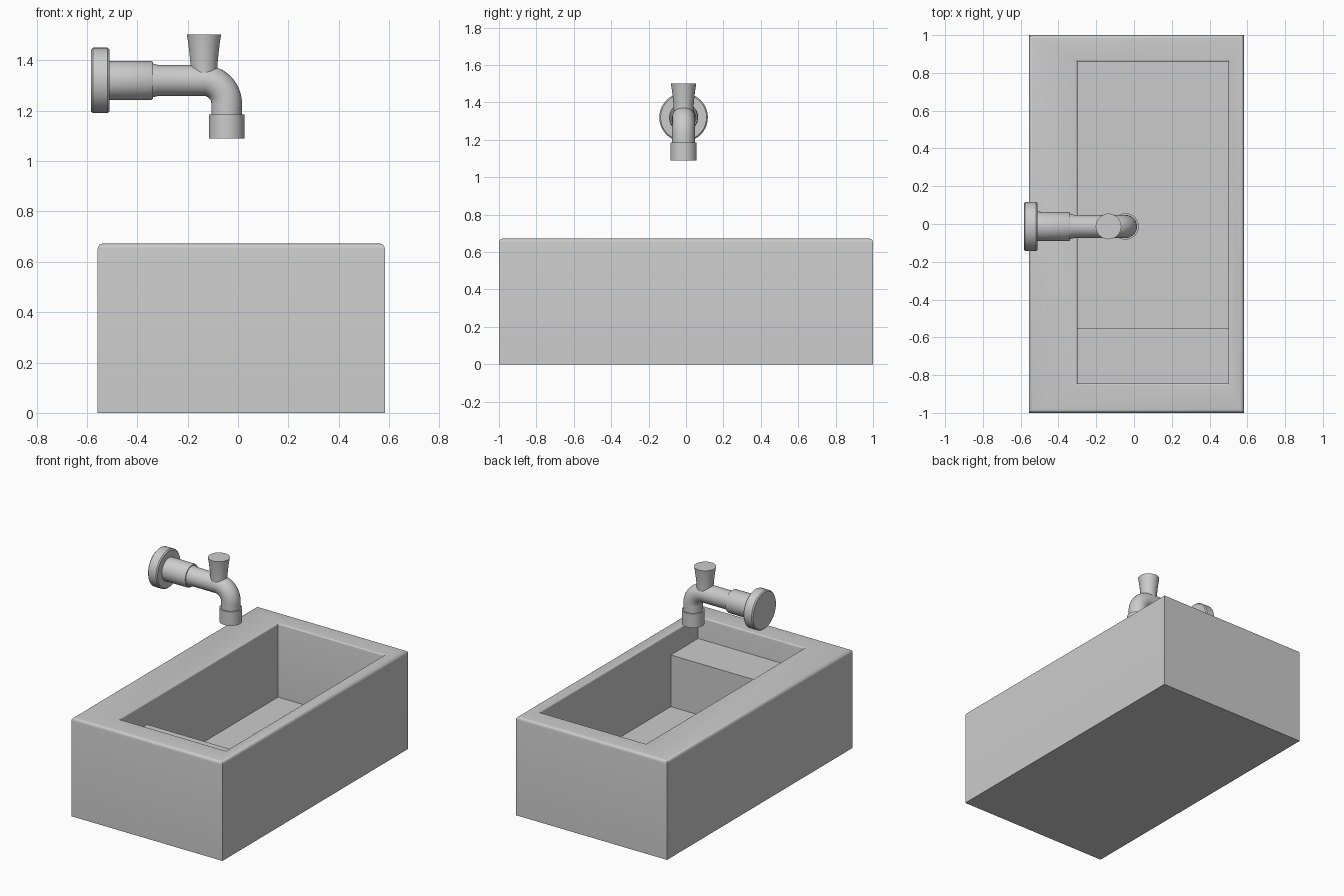
import bpy, bmesh
from math import sin, cos, pi, radians
from mathutils import Vector

if "Cube" in bpy.data.objects:
    bpy.data.objects.remove(bpy.data.objects["Cube"])

SEG = 40
TAP_Y, TAP_Z = -0.013, 1.32      # tap axis
OUT_X, KNOB_X = -0.045, -0.135   # outlet and handle axes


def finish(name, bm):
    bmesh.ops.recalc_face_normals(bm, faces=bm.faces)
    mesh = bpy.data.meshes.new(name)
    bm.to_mesh(mesh)
    bm.free()
    ob = bpy.data.objects.new(name, mesh)
    bpy.context.collection.objects.link(ob)
    bpy.ops.object.select_all(action='DESELECT')
    bpy.context.view_layer.objects.active = ob
    ob.select_set(True)
    bpy.ops.object.shade_smooth_by_angle(angle=radians(30))
    return ob


def loft(name, loops):
    """Bridge equal-length loops of points and cap both ends."""
    bm = bmesh.new()
    rings = [[bm.verts.new(p) for p in loop] for loop in loops]
    for a, b in zip(rings, rings[1:]):
        for i in range(len(a)):
            j = (i + 1) % len(a)
            bm.faces.new((a[i], a[j], b[j], b[i]))
    bm.faces.new(rings[0])
    bm.faces.new(rings[-1])
    return finish(name, bm)


def rect(x0, x1, y0, y1, z, grow=0.0):
    return [(x0 - grow, y0 - grow, z), (x1 + grow, y0 - grow, z),
            (x1 + grow, y1 + grow, z), (x0 - grow, y1 + grow, z)]


def ring(x, z, r, a=0.0):
    """Circle facing along an axis tilted down by angle a from +x."""
    n = Vector((sin(a), 0, cos(a)))
    c = Vector((x, TAP_Y, z))
    return [c + r * (cos(t) * Vector((0, 1, 0)) + sin(t) * n)
            for t in (2 * pi * i / SEG for i in range(SEG))]


# Basin: outer shell, rounded rim, inner walls and floor
OUTER = (-0.557, 0.583, -1.0, 1.0)
INNER = (-0.30, 0.50, -0.845, 0.86)
TOP, FLOOR, R_OUT, R_IN = 0.672, 0.17, 0.02, 0.01
arc = [radians(22.5 * i) for i in range(5)]
loops = [rect(*OUTER, 0)]
loops += [rect(*OUTER, TOP - R_OUT * (1 - sin(t)), -R_OUT * (1 - cos(t))) for t in arc]
loops += [rect(*INNER, TOP - R_IN * (1 - cos(t)), R_IN * (1 - sin(t))) for t in arc]
loops += [rect(*INNER, FLOOR)]
loft("basin", loops)

# Raised ledge at the front end of the basin
ledge = (-0.305, 0.505, -0.85, -0.55)
loft("basin_ledge", [rect(*ledge, FLOOR - 0.02), rect(*ledge, 0.522)])

# Wall flange with softened rims
loft("wall_flange", [ring(x, TAP_Z, r) for x, r in
                     ((-0.583, 0.123), (-0.576, 0.13), (-0.518, 0.13), (-0.511, 0.123))])

# Thick sleeve behind the tap
loft("sleeve", [ring(x, TAP_Z, r) for x, r in
                ((-0.52, 0.078), (-0.345, 0.077), (-0.338, 0.073))])

# Spout pipe: tapered start, straight run, quarter bend, drop
BEND = 0.092
bx, bz = OUT_X - BEND, TAP_Z - BEND
pipe = [ring(x, TAP_Z, r) for x, r in ((-0.35, 0.067), (-0.338, 0.067), (-0.315, 0.061))]
for i in range(13):
    a = radians(7.5 * i)
    pipe.append(ring(bx + BEND * sin(a), bz + BEND * cos(a), 0.061, a))
pipe.append(ring(OUT_X, 1.17, 0.061, pi / 2))
loft("spout_pipe", pipe)

# Outlet collar
loft("outlet_collar", [ring(OUT_X, z, 0.07, pi / 2) for z in (1.185, 1.09)])

# Flared handle on top
loft("handle", [ring(KNOB_X, z, r, pi / 2) for z, r in
                ((1.502, 0.068), (1.47, 0.063), (1.43, 0.058), (1.39, 0.054), (1.32, 0.051))])
